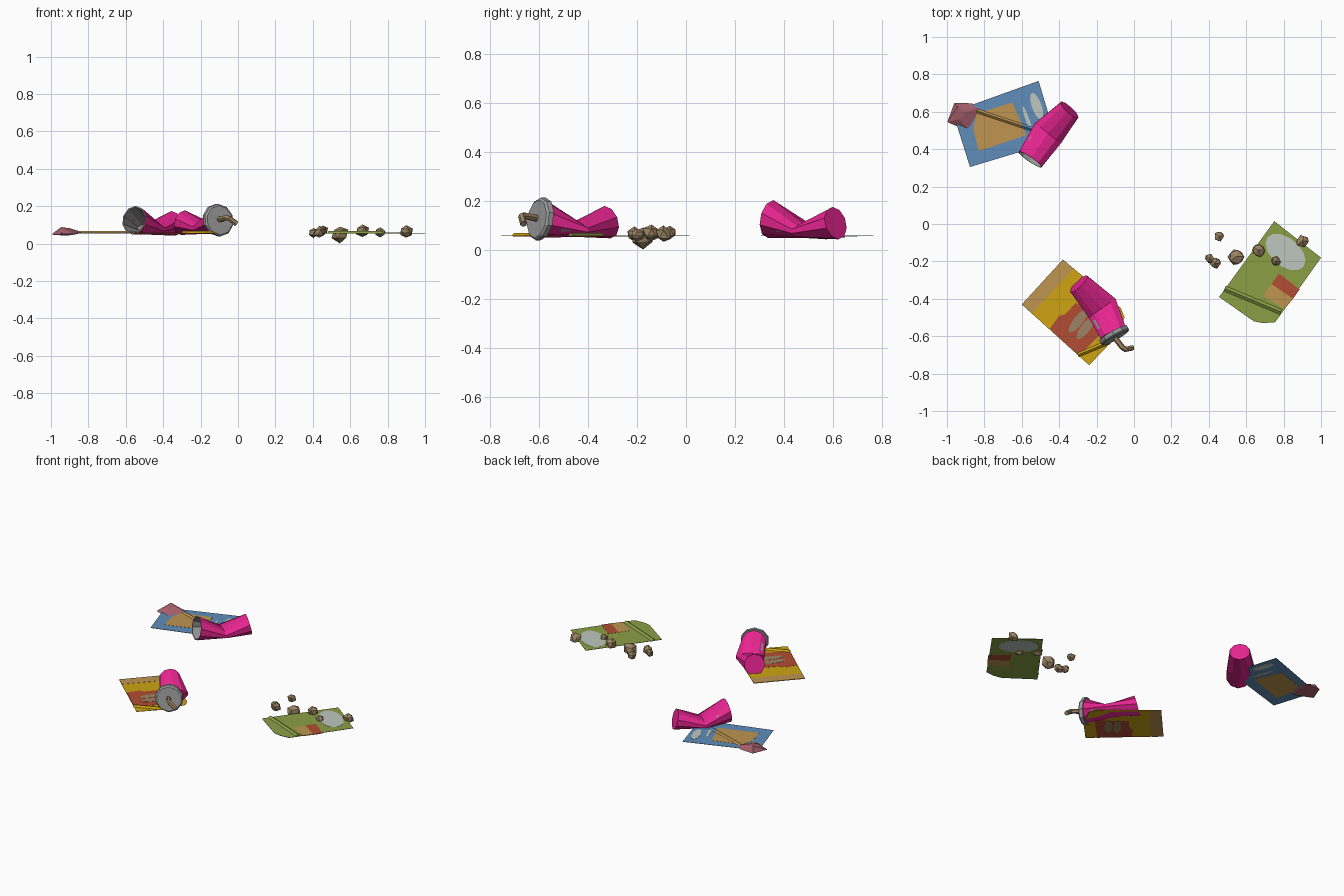
import bpy, bmesh, math, random
from mathutils import Vector

if "Cube" in bpy.data.objects:
    bpy.data.objects.remove(bpy.data.objects["Cube"])

random.seed(4)
Z = 0.056  # height of the flat wrappers


def mat(name, r, g, b):
    m = bpy.data.materials.new(name)
    m.diffuse_color = (r, g, b, 1)
    m.use_nodes = True
    m.node_tree.nodes["Principled BSDF"].inputs["Base Color"].default_value = m.diffuse_color
    return m


magenta = mat("magenta", .80, .018, .28)
grey = mat("grey", .33, .33, .33)
brown = mat("brown", .33, .23, .125)
pink = mat("dusty pink", .40, .12, .155)
blue = mat("blue", .115, .27, .49)
tan = mat("tan", .52, .30, .08)
pale = mat("pale grey", .52, .57, .52)
yellow = mat("yellow", .61, .37, .006)
red = mat("red", .45, .073, .034)
green = mat("green", .26, .35, .06)


def finish(name, bm, *mats):
    bmesh.ops.recalc_face_normals(bm, faces=bm.faces)
    me = bpy.data.meshes.new(name)
    bm.to_mesh(me)
    bm.free()
    for m in mats:
        me.materials.append(m)
    ob = bpy.data.objects.new(name, me)
    bpy.context.collection.objects.link(ob)
    return ob


def plate(name, pts, m, h=.001):
    """Flat polygon, visible equally from above and below."""
    bm = bmesh.new()
    lo = [bm.verts.new((x, y, Z - h)) for x, y in pts]
    hi = [bm.verts.new((x, y, Z + h)) for x, y in pts]
    bm.faces.new(lo)
    bm.faces.new(hi)
    n = len(pts)
    for i in range(n):
        bm.faces.new((lo[i], lo[(i + 1) % n], hi[(i + 1) % n], hi[i]))
    return finish(name, bm, m)


def oval(name, cx, cy, a, b, deg, m, h, n=14):
    c, s = math.cos(math.radians(deg)), math.sin(math.radians(deg))
    pts = []
    for i in range(n):
        u, v = a * math.cos(i * math.tau / n), b * math.sin(i * math.tau / n)
        pts.append((cx + u * c - v * s, cy + u * s + v * c))
    return plate(name, pts, m, h)


def crease(name, p, q, m, w=.013, h=.012):
    """Narrow triangular fold along a wrapper."""
    p, q = Vector((*p, Z)), Vector((*q, Z))
    d = (q - p).normalized()
    side = Vector((-d.y, d.x, 0)) * w
    up = Vector((0, 0, h))
    bm = bmesh.new()
    for v in (p + side, p - side, p + up, q + side, q - side, q + up):
        bm.verts.new(v)
    bmesh.ops.convex_hull(bm, input=bm.verts[:])
    return finish(name, bm, m)


def loft(name, rings, mats, first_inner=99, n=10):
    """rings: (centre, yaw direction, backward tilt in degrees, half width, half height)."""
    bm = bmesh.new()
    loops = []
    for c, d, tilt, rw, rh in rings:
        d = Vector((d[0], d[1], 0)).normalized()
        side = Vector((-d.y, d.x, 0))
        t = math.radians(tilt)
        up = Vector((0, 0, math.cos(t))) - d * math.sin(t)
        loops.append([bm.verts.new(Vector(c) + side * rw * math.cos(a) + up * rh * math.sin(a))
                      for a in [(i + .5) * math.tau / n for i in range(n)]])
    for k in range(len(loops) - 1):
        for i in range(n):
            j = (i + 1) % n
            f = bm.faces.new((loops[k][i], loops[k][j], loops[k + 1][j], loops[k + 1][i]))
            f.material_index = int(k >= first_inner)
    bm.faces.new(loops[0])
    end = bm.faces.new(loops[-1])
    end.material_index = int(first_inner < 99)
    return finish(name, bm, *mats)


def crushed_cup(name, base, mid, mouth):
    """Cup squashed at the middle so both ends tip up; grey inside."""
    base, mid, mouth = (Vector(v) for v in (base, mid, mouth))
    d1, d2, d = mid - base, mouth - mid, mouth - base
    inner = mouth.lerp(mid, .85)
    return loft(name, [
        (base, d1, -14, .065, .068),
        (mid, d, 0, .092, .028),
        (mouth, d2, 10, .077, .078),
        (mouth, d2, 10, .070, .071),
        (inner, d2, 0, .080, .022)], (magenta, grey), 2)


# Blue wrapper with tan panel and pale blobs
plate("blue_wrapper", [(-.97, .60), (-.877, .305), (-.414, .444), (-.51, .765)], blue)
plate("blue_wrapper_panel", [(-.83, .39), (-.575, .475), (-.65, .65), (-.84, .59), (-.86, .51)], tan, .002)
oval("blue_wrapper_blob_large", -.52, .63, .075, .026, -70, pale, .002)
oval("blue_wrapper_blob_small", -.57, .56, .075, .010, -70, pale, .003)
crease("blue_wrapper_fold_panel", (-.84, .605), (-.60, .525), tan)
crease("blue_wrapper_fold_edge", (-.60, .525), (-.47, .485), blue)

# Yellow wrapper with tan strip, red panel and blobs
plate("yellow_wrapper", [(-.38, -.19), (-.60, -.43), (-.24, -.755), (-.13, -.64), (-.05, -.50), (-.07, -.45)], yellow)
plate("yellow_wrapper_strip", [(-.38, -.19), (-.60, -.43), (-.545, -.48), (-.325, -.24)], tan, .002)
plate("yellow_wrapper_panel", [(-.45, -.56), (-.40, -.49), (-.37, -.485), (-.31, -.42), (-.15, -.56), (-.295, -.705)], red, .002)
for i, (x, y) in enumerate([(-.30, -.52), (-.258, -.555)]):
    oval(f"yellow_wrapper_blob_{i}", x, y, .075, .025, 52, brown, .003)
crease("yellow_wrapper_fold", (-.30, -.70), (-.13, -.63), yellow)

# Green wrapper with pale oval, red and tan panels
plate("green_wrapper", [(.455, -.39), (.64, -.52), (.69, -.53), (.755, -.525), (1, -.18), (.75, .015)], green)
oval("green_wrapper_oval", .81, -.15, .125, .075, -40, pale, .002)
plate("green_wrapper_red_panel", [(.775, -.265), (.885, -.35), (.85, -.40), (.735, -.32)], red, .002)
plate("green_wrapper_tan_panel", [(.735, -.32), (.85, -.40), (.805, -.455), (.69, -.385)], tan, .002)
crease("green_wrapper_fold", (.485, -.345), (.785, -.47), green, .016)

# Crumpled paper ball at the corner of the blue wrapper
bm = bmesh.new()
for v in [(-.998, .545, .048), (-.96, .648, .05), (-.865, .645, .052), (-.83, .615, .06), (-.872, .49, .048),
          (-.945, .625, .088), (-.90, .60, .082), (-.935, .56, .078), (-.92, .57, .042)]:
    bm.verts.new(v)
bmesh.ops.convex_hull(bm, input=bm.verts[:])
finish("crumpled_paper", bm, pink)

# Crushed cups
crushed_cup("open_cup", (-.345, .61, .108), (-.46, .485, .075), (-.555, .345, .125))
crushed_cup("lidded_cup", (-.295, -.32, .112), (-.17, -.45, .08), (-.11, -.585, .125))

# Lid on the second cup
n = Vector((.49, -.87, 0))
c = Vector((-.112, -.583, .125))
loft("cup_lid", [(c, n, 8, .079, .079), (c, n, 8, .088, .088),
                 (c + n * .022, n, 8, .088, .088), (c + n * .03, n, 8, .079, .079)], (grey,))

# Bent straw
path = [Vector(p) for p in [(-.10, -.61, .128), (-.062, -.66, .138), (-.045, -.67, .134), (-.008, -.662, .105)]]
cu = bpy.data.curves.new("straw", "CURVE")
cu.dimensions = "3D"
cu.bevel_depth = .015
cu.bevel_resolution = 1
cu.use_fill_caps = True
sp = cu.splines.new("POLY")
sp.points.add(len(path) - 1)
for pt, p in zip(sp.points, path):
    pt.co = (*p, 1)
cu.materials.append(brown)
straw = bpy.data.objects.new("straw", cu)
bpy.context.collection.objects.link(straw)
for s in cu.splines:
    s.use_smooth = False

# Scattered crumbs
crumbs = [(.455, -.065, .07, .031), (.435, -.21, .06, .033), (.405, -.185, .058, .028), (.545, -.175, .052, .048),
          (.665, -.14, .067, .040), (.76, -.20, .06, .030), (.90, -.092, .062, .036)]
for i, (x, y, z, r) in enumerate(crumbs):
    bm = bmesh.new()
    bmesh.ops.create_icosphere(bm, subdivisions=1, radius=r)
    for v in bm.verts:
        v.co = v.co * random.uniform(.78, 1.1) + Vector((x, y, z))
    finish(f"crumb_{i}", bm, brown)
